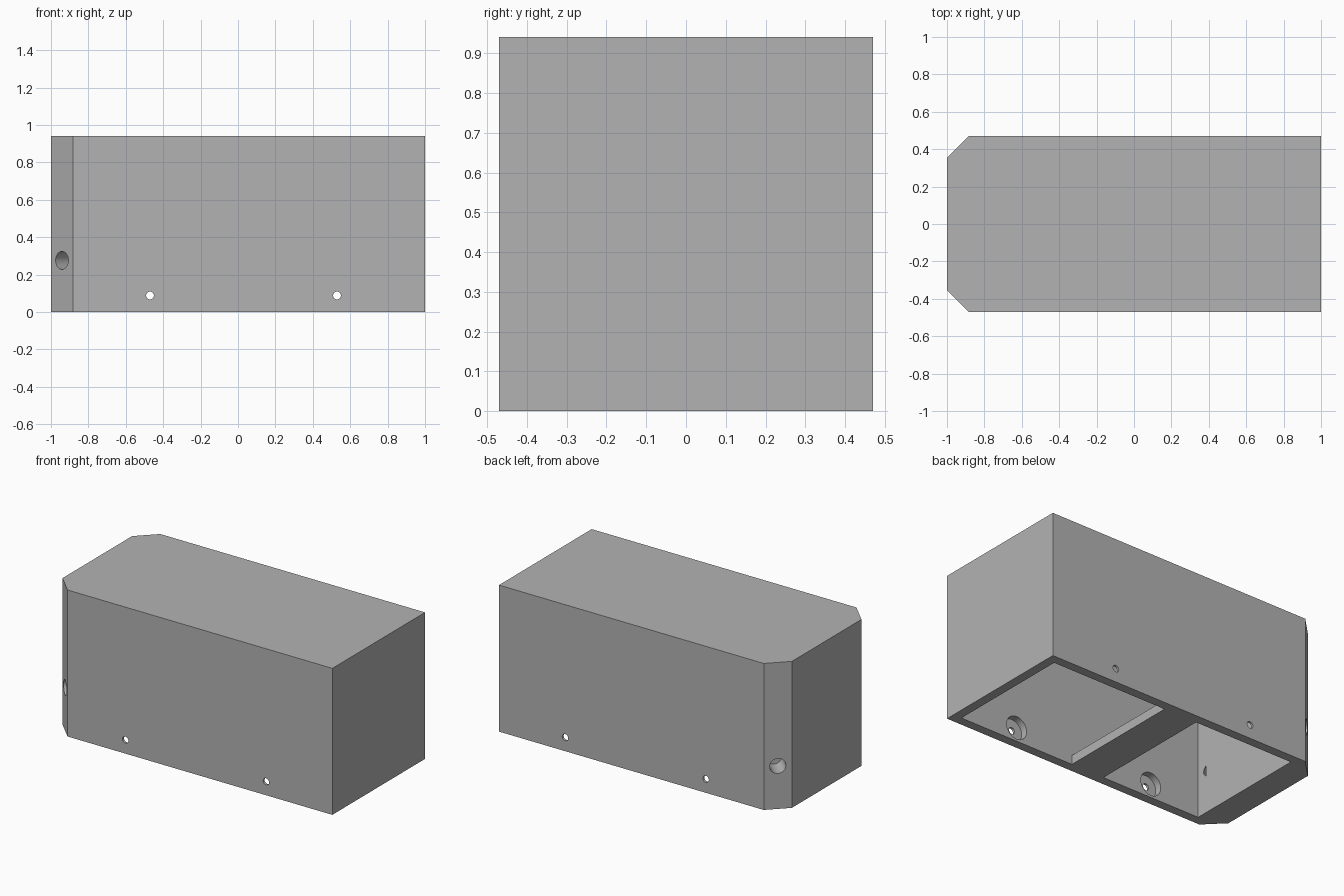
import bpy, bmesh
from math import pi, radians
from mathutils import Matrix, Vector

if "Cube" in bpy.data.objects:
    bpy.data.objects.remove(bpy.data.objects["Cube"], do_unlink=True)

U = 1 / 17               # wall thickness, the unit of the whole design
HALF_W, HEIGHT = 8 * U, 16 * U

grey = bpy.data.materials.new("plain_grey")
grey.use_nodes = True
colour = (0.45, 0.45, 0.45, 1)
grey.diffuse_color = colour
grey.node_tree.nodes["Principled BSDF"].inputs["Base Color"].default_value = colour


def to_object(bm, name):
    bmesh.ops.recalc_face_normals(bm, faces=bm.faces)
    mesh = bpy.data.meshes.new(name)
    bm.to_mesh(mesh)
    bm.free()
    mesh.materials.append(grey)
    obj = bpy.data.objects.new(name, mesh)
    bpy.context.collection.objects.link(obj)
    return obj


def prism(name, outline, z0, z1):
    bm = bmesh.new()
    face = bm.faces.new([bm.verts.new((x, y, z0)) for x, y in outline])
    top = bmesh.ops.extrude_face_region(bm, geom=[face])["geom"]
    bmesh.ops.translate(bm, vec=(0, 0, z1 - z0),
                        verts=[v for v in top if isinstance(v, bmesh.types.BMVert)])
    return to_object(bm, name)


def block(name, x0, x1, half_y, z0, z1):
    return prism(name, [(x0, -half_y), (x1, -half_y), (x1, half_y), (x0, half_y)], z0, z1)


def rod(name, start, end, radius):
    start, end = Vector(start), Vector(end)
    axis = end - start
    bm = bmesh.new()
    bmesh.ops.create_cone(
        bm, cap_ends=True, segments=48, radius1=radius, radius2=radius, depth=axis.length,
        matrix=Matrix.Translation((start + end) / 2) @ axis.to_track_quat("Z", "Y").to_matrix().to_4x4())
    return to_object(bm, name)


def cut(target, cutter):
    mod = target.modifiers.new("cut", "BOOLEAN")
    mod.operation, mod.solver, mod.object = "DIFFERENCE", "EXACT", cutter
    bpy.context.view_layer.objects.active = target
    bpy.ops.object.modifier_apply(modifier=mod.name)
    bpy.data.objects.remove(cutter, do_unlink=True)


# Outer block with two chamfered vertical corners
c = 2 * U
housing = prism("housing", [(-1, -HALF_W + c), (-1 + c, -HALF_W), (1, -HALF_W),
                            (1, HALF_W), (-1 + c, HALF_W), (-1, HALF_W - c)], 0, HEIGHT)

# Hollow interior and the two bottom openings, leaving a bridge between them
cut(housing, block("interior_cutter", -14 * U, 16 * U, 7 * U, U, 15 * U))
for x0, x1 in ((2 * U, 16 * U), (-14 * U, -2 * U)):
    cut(housing, block("opening_cutter", x0, x1, 7 * U, -U, 2 * U))

for side in (-1, 1):
    # Screw holes with round recesses on the inside
    for x in (9 * U, -8 * U):
        z = 1.5 * U
        cut(housing, rod("screw_cutter", (x, side * 6.5 * U, z), (x, side * 9 * U, z), 0.021))
        cut(housing, rod("recess_cutter", (x, side * 6.5 * U, z), (x, side * 7.75 * U, z), 0.074))
    # Blind hole drilled square into each chamfer
    inward = Vector((1, -side, 0)).normalized()
    mouth = Vector((-16 * U, side * 7 * U, 0.276))
    cut(housing, rod("corner_hole_cutter", mouth - inward * 0.05, mouth + inward * 0.132, 0.048))

# Smooth hole walls, sharp edges elsewhere
bpy.ops.object.select_all(action="DESELECT")
housing.select_set(True)
bpy.context.view_layer.objects.active = housing
bpy.ops.object.shade_smooth_by_angle(angle=radians(30))
